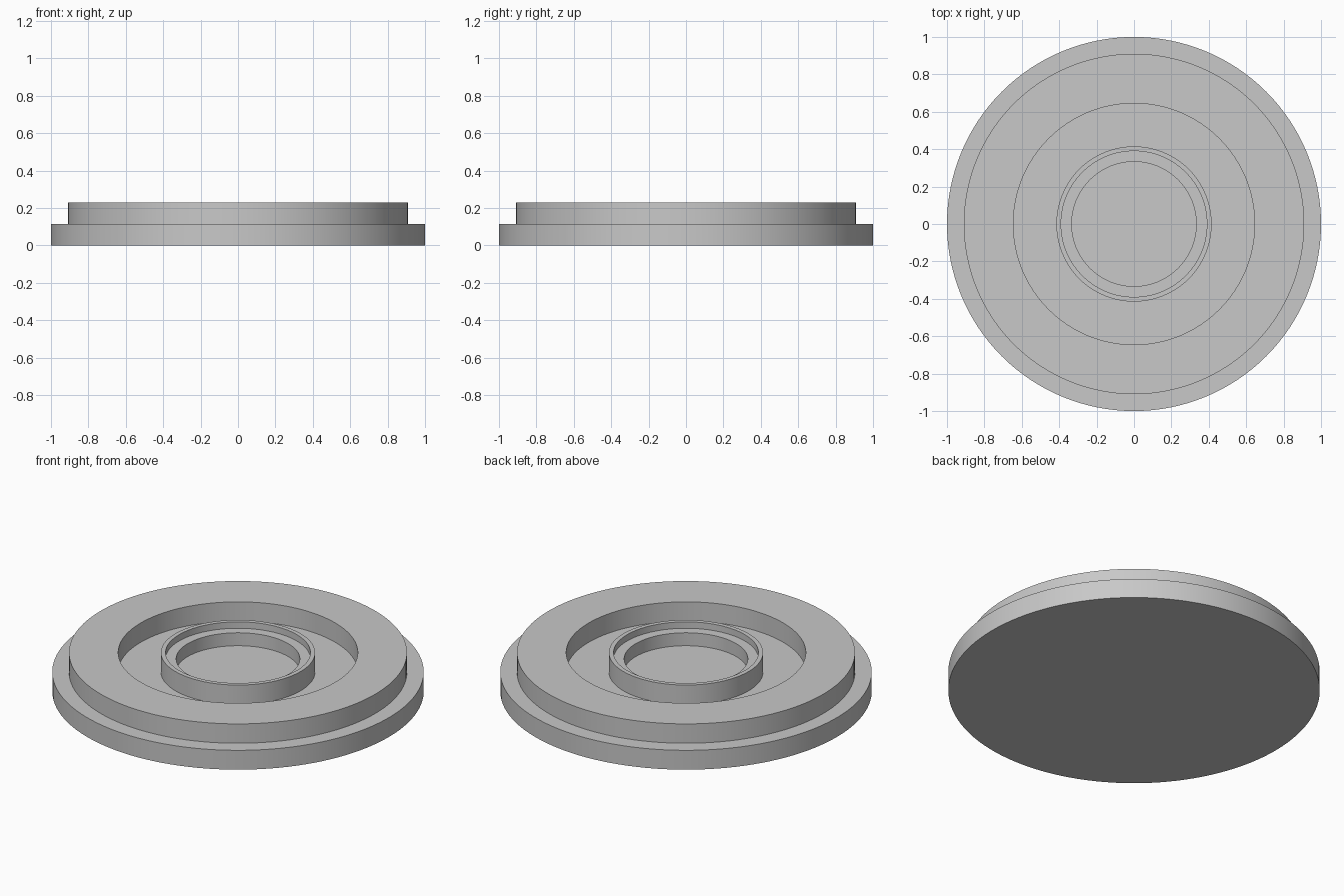
import bpy, bmesh, math

if "Cube" in bpy.data.objects:
    bpy.data.objects.remove(bpy.data.objects["Cube"])

SEGMENTS = 128
BASE_TOP, RIM_TOP, LEDGE = 0.115, 0.23, 0.192

grey = bpy.data.materials.new("plain grey")
grey.diffuse_color = (0.58, 0.58, 0.58, 1.0)
grey.use_nodes = True
grey.node_tree.nodes["Principled BSDF"].inputs["Base Color"].default_value = grey.diffuse_color

# Half section (radius, height), from the bottom edge to the centre recess
PROFILE = [
    (1.0, 0.0), (1.0, BASE_TOP),            # base flange
    (0.91, BASE_TOP), (0.91, RIM_TOP),      # raised outer ring
    (0.645, RIM_TOP), (0.645, BASE_TOP),    # annular channel
    (0.415, BASE_TOP), (0.415, RIM_TOP),    # central collar
    (0.39, RIM_TOP), (0.39, LEDGE),         # stepped seat in the collar
    (0.333, LEDGE), (0.333, BASE_TOP),      # centre recess
]


def lathe(name, profile, material):
    """Revolve a profile about z and close both ends with flat caps."""
    bm = bmesh.new()
    verts = [bm.verts.new((r, 0, z)) for r, z in profile]
    edges = [bm.edges.new(pair) for pair in zip(verts, verts[1:])]
    bmesh.ops.spin(bm, geom=verts + edges, cent=(0, 0, 0), axis=(0, 0, 1),
                   angle=math.tau, steps=SEGMENTS, use_merge=False)
    bmesh.ops.remove_doubles(bm, verts=bm.verts[:], dist=1e-4)
    open_edges = [e for e in bm.edges if e.is_boundary]
    bmesh.ops.holes_fill(bm, edges=open_edges, sides=0)
    bmesh.ops.recalc_face_normals(bm, faces=bm.faces[:])
    mesh = bpy.data.meshes.new(name)
    bm.to_mesh(mesh)
    bm.free()
    mesh.materials.append(material)
    obj = bpy.data.objects.new(name, mesh)
    bpy.context.collection.objects.link(obj)
    return obj


disc = lathe("flanged_disc", PROFILE, grey)

# Smooth round walls with crisp rims
bpy.context.view_layer.objects.active = disc
disc.select_set(True)
bpy.ops.object.shade_smooth_by_angle(angle=math.radians(30))
